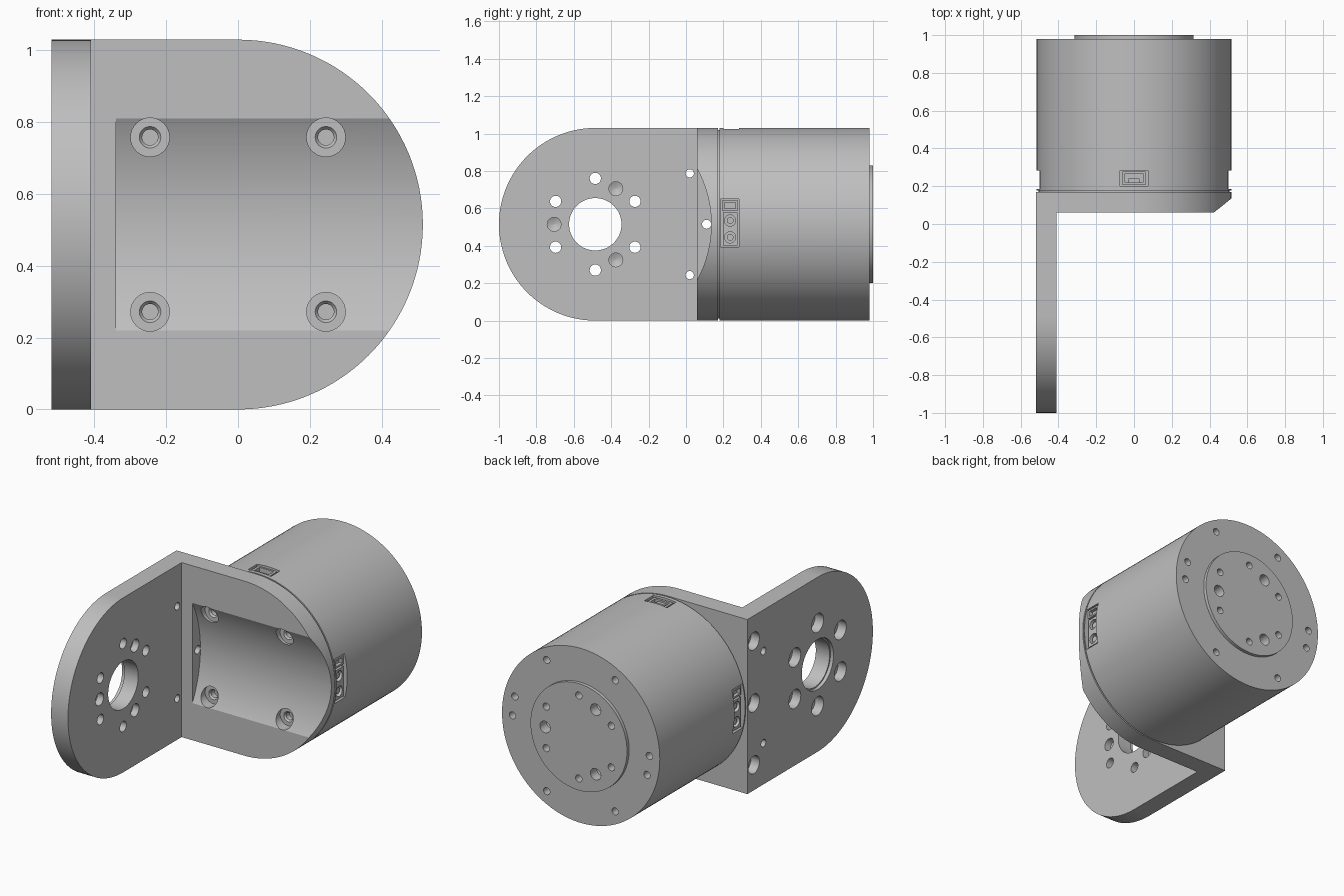
import bpy, bmesh
from math import pi, cos, sin, radians
from mathutils import Vector, Matrix

cube = bpy.data.objects.get("Cube")
if cube:
    bpy.data.objects.remove(cube)

MID = 0.515      # height of the motor axis, also the outer radius
ARM_Y = -0.485   # pivot centre on the arm

grey = bpy.data.materials.new("machined_grey")
grey.use_nodes = True
colour = (0.52, 0.52, 0.52, 1)
grey.diffuse_color = colour
grey.node_tree.nodes["Principled BSDF"].inputs["Base Color"].default_value = colour


def finish(name, bm):
    bmesh.ops.recalc_face_normals(bm, faces=bm.faces)
    mesh = bpy.data.meshes.new(name)
    bm.to_mesh(mesh)
    bm.free()
    mesh.materials.append(grey)
    ob = bpy.data.objects.new(name, mesh)
    bpy.context.collection.objects.link(ob)
    return ob


def turned(bm, start, direction, steps, segments=32):
    """Solid of revolution: steps are (radius, distance along direction)."""
    turn = Vector(direction).to_track_quat('Z', 'Y').to_matrix().to_4x4()
    place = Matrix.Translation(start) @ turn
    rings = [[bm.verts.new(place @ Vector((r * cos(2 * pi * i / segments),
                                           r * sin(2 * pi * i / segments), d)))
              for i in range(segments)] for r, d in steps]
    for low, high in zip(rings, rings[1:]):
        for i in range(segments):
            j = (i + 1) % segments
            bm.faces.new((low[i], low[j], high[j], high[i]))
    bm.faces.new(rings[0][::-1])
    bm.faces.new(rings[-1])


def box(bm, low, high):
    low, high = Vector(low), Vector(high)
    size = Matrix.Diagonal((*(high - low), 1))
    bmesh.ops.create_cube(bm, size=1, matrix=Matrix.Translation((low + high) / 2) @ size)


def rounded_plate(name, to_point, square_end, depth):
    """Plate with one square end and one half-round end, extruded by depth."""
    bm = bmesh.new()
    outline = [(square_end, -MID)]
    outline += [(MID * cos(a), MID * sin(a))
                for a in (radians(-90 + 180 * i / 64) for i in range(65))]
    outline += [(square_end, MID)]
    face = bm.faces.new([bm.verts.new(to_point(u, v)) for u, v in outline])
    extruded = bmesh.ops.extrude_face_region(bm, geom=[face])["geom"]
    bmesh.ops.translate(bm, vec=depth,
                        verts=[g for g in extruded if isinstance(g, bmesh.types.BMVert)])
    return finish(name, bm)


def combine(ob, other, operation):
    if isinstance(other, bmesh.types.BMesh):
        other = finish("cutter", other)
    other.hide_render = True
    mod = ob.modifiers.new("combine", 'BOOLEAN')
    mod.operation, mod.solver, mod.object = operation, 'EXACT', other
    bpy.context.view_layer.objects.active = ob
    bpy.ops.object.modifier_apply(modifier=mod.name)
    bpy.data.objects.remove(other)


def smooth(ob):
    bpy.ops.object.select_all(action='DESELECT')
    ob.select_set(True)
    bpy.context.view_layer.objects.active = ob
    bpy.ops.object.shade_smooth_by_angle(angle=radians(25))


def polar(radius, degrees):
    return radius * cos(radians(degrees)), radius * sin(radians(degrees))


# L-shaped bracket: face plate and side arm
bracket = rounded_plate("bracket", lambda u, v: (u, 0.06, MID + v), -0.52, (0, 0.11, 0))
arm = rounded_plate("arm", lambda u, v: (-0.52, ARM_Y - u, MID + v), ARM_Y - 0.17, (0.11, 0, 0))
combine(bracket, arm, 'UNION')

# Hollow swept by the rotating neighbour
cut = bmesh.new()
turned(cut, (-0.34, ARM_Y, MID), (1, 0, 0), [(0.62, 0), (0.62, 1.1)], 192)
combine(bracket, cut, 'DIFFERENCE')

# Stepped screw seats in the hollow
cut = bmesh.new()
for x in (-0.245, 0.245):
    for z in (-0.243, 0.243):
        turned(cut, (x, -0.1, MID + z), (0, 1, 0),
               [(0.054, 0), (0.054, 0.22), (0.03, 0.22), (0.022, 0.23), (0.022, 0.26)])

# Pivot bore and its ring of counterbored and blind holes
turned(cut, (-0.55, ARM_Y, MID), (1, 0, 0), [(0.148, 0), (0.148, 0.05), (0.14, 0.05), (0.14, 0.2)], 64)
for k in range(6):
    dy, dz = polar(0.245, 30 + 60 * k)
    turned(cut, (-0.55, ARM_Y + dy, MID + dz), (1, 0, 0),
           [(0.055, 0), (0.055, 0.085), (0.03, 0.085), (0.03, 0.2)])
for a in (60, 180, 300):
    dy, dz = polar(0.22, a)
    turned(cut, (-0.38, ARM_Y + dy, MID + dz), (-1, 0, 0),
           [(0.037, 0), (0.037, 0.07), (0.004, 0.085)])

# Corner screws and dowel holes joining arm to plate
for dz in (-0.365, 0, 0.365):
    turned(cut, (-0.55, 0.11, MID + dz), (1, 0, 0),
           [(0.052, 0), (0.052, 0.085), (0.024, 0.085), (0.024, 0.26)])
for dz in (-0.272, 0.272):
    turned(cut, (-0.55, 0.02, MID + dz), (1, 0, 0), [(0.022, 0), (0.022, 0.2)])
combine(bracket, cut, 'DIFFERENCE')
smooth(bracket)

# Motor housing with raised output flange
bm = bmesh.new()
turned(bm, (0, 0.17, MID), (0, 1, 0),
       [(0.505, 0), (0.505, 0.008), (MID, 0.008), (MID, 0.81), (0.315, 0.81), (0.315, 0.83)], 128)
motor = finish("motor_housing", bm)

cut = bmesh.new()
# Rim screw holes
for a in (0, 60, 120, 180, 240, 300, 15, 195):
    dx, dz = polar(0.447, a)
    turned(cut, (dx, 1.03, MID + dz), (0, -1, 0), [(0.021, 0), (0.021, 0.13)], 24)
# Output flange holes
for k in range(6):
    dx, dz = polar(0.245, 30 + 60 * k)
    turned(cut, (dx, 1.03, MID + dz), (0, -1, 0), [(0.021, 0), (0.021, 0.11)], 24)
for a in (0, 120, 240):
    dx, dz = polar(0.22, a)
    turned(cut, (dx, 1.03, MID + dz), (0, -1, 0), [(0.034, 0), (0.034, 0.09), (0.004, 0.1)], 24)
# Connector pockets: both sides and top
for side in (-1, 1):
    xs = sorted((side * 0.46, side * 0.6))
    box(cut, (xs[0], 0.185, 0.393), (xs[1], 0.283, 0.65))
box(cut, (-0.075, 0.2, 0.97), (0.075, 0.283, 1.1))
combine(motor, cut, 'DIFFERENCE')
smooth(motor)

# Side connectors: two round sockets and a small plug
for side, label in ((-1, "right"), (1, "left")):
    bm = bmesh.new()
    xs = sorted((side * 0.45, side * 0.495))
    box(bm, (xs[0], 0.197, 0.402), (xs[1], 0.275, 0.578))
    sockets = finish(label + "_power_connector", bm)
    cut = bmesh.new()
    for z in (0.445, 0.535):
        turned(cut, (side * 0.52, 0.236, z), (-side, 0, 0), [(0.03, 0), (0.03, 0.05)], 24)
    combine(sockets, cut, 'DIFFERENCE')
    bm = bmesh.new()
    for z in (0.445, 0.535):
        turned(bm, (side * 0.45, 0.236, z), (side, 0, 0), [(0.018, 0), (0.018, 0.036)], 16)
    smooth(finish(label + "_power_pins", bm))
    smooth(sockets)
    bm = bmesh.new()
    box(bm, (xs[0], 0.192, 0.59), (xs[1], 0.277, 0.642))
    plug = finish(label + "_signal_plug", bm)
    cut = bmesh.new()
    xs = sorted((side * 0.475, side * 0.52))
    box(cut, (xs[0], 0.205, 0.6), (xs[1], 0.265, 0.632))
    combine(plug, cut, 'DIFFERENCE')

# Top connector: open shell with a centre tongue
bm = bmesh.new()
box(bm, (-0.062, 0.207, 0.96), (0.062, 0.277, 1.02))
shell = finish("top_connector", bm)
cut = bmesh.new()
box(cut, (-0.047, 0.22, 0.985), (0.047, 0.267, 1.05))
combine(shell, cut, 'DIFFERENCE')
bm = bmesh.new()
box(bm, (-0.03, 0.21, 0.97), (0.03, 0.24, 1.01))
finish("top_connector_tongue", bm)
